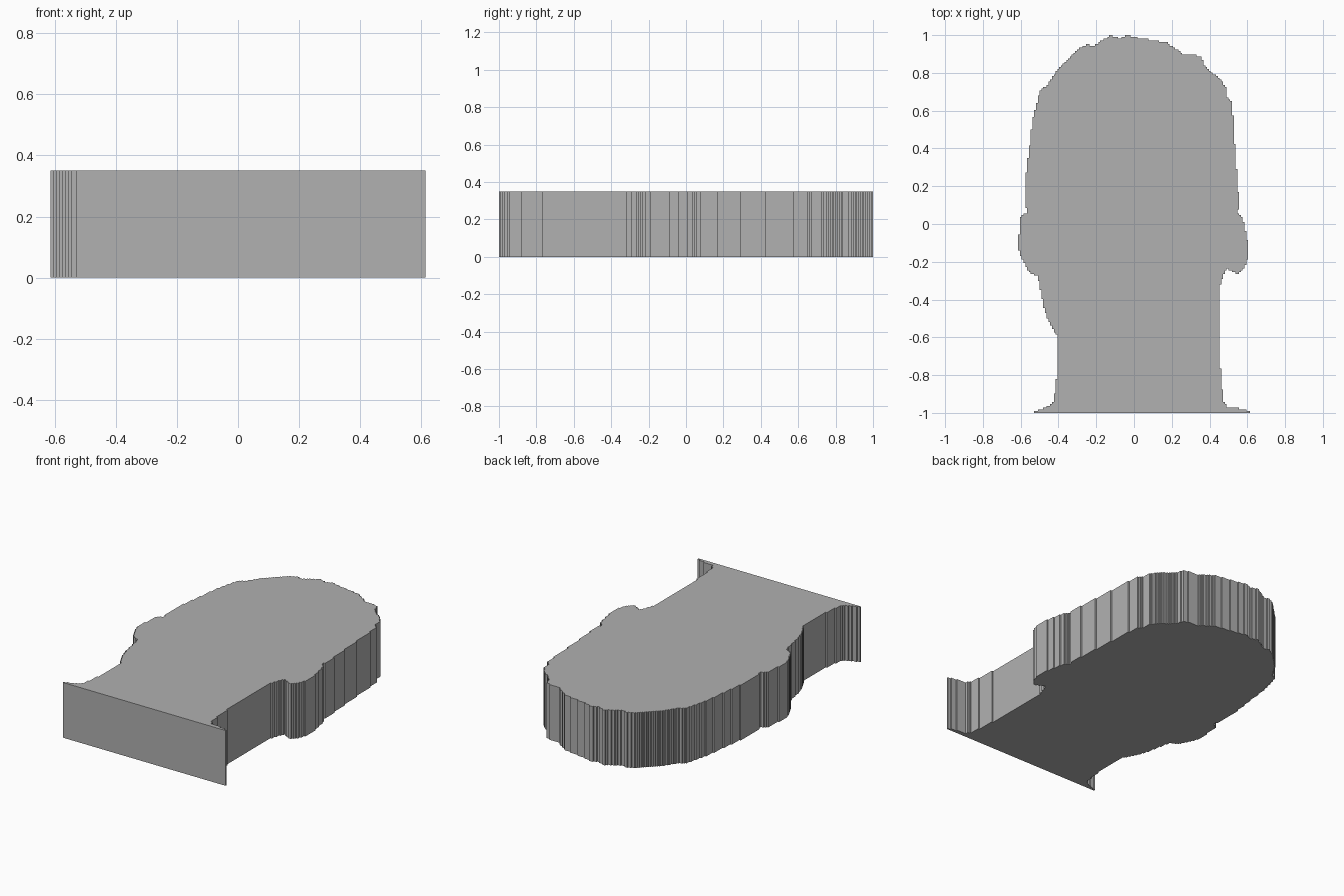
import bpy, bmesh

if "Cube" in bpy.data.objects:
    bpy.data.objects.remove(bpy.data.objects["Cube"])

HEIGHT = 0.35
STEP = 2 / 212      # outline is stair-stepped on this fine grid

# key points of the silhouette, clockwise from the front left corner
left_side = [
    (-.53, -1), (-.53, -.99), (-.49, -.985), (-.44, -.96), (-.42, -.93), (-.41, -.78),
    (-.41, -.59), (-.44, -.53), (-.47, -.46), (-.49, -.37), (-.505, -.27),
    (-.55, -.26), (-.58, -.22), (-.60, -.16), (-.613, -.12), (-.613, -.06), (-.60, -.05),
    (-.60, .04), (-.565, .07), (-.575, .10), (-.575, .24), (-.565, .32), (-.55, .45),
    (-.54, .55), (-.52, .62), (-.50, .71)]
crown = [
    (-.46, .74), (-.40, .83), (-.36, .87), (-.30, .92), (-.25, .95), (-.22, .945),
    (-.17, .975), (-.12, 1), (-.08, .985), (-.035, 1), (.05, .985), (.10, .97),
    (.17, .96), (.22, .93), (.26, .895), (.31, .90), (.36, .885), (.37, .85),
    (.41, .81), (.46, .76)]
right_side = [
    (.49, .72), (.49, .67), (.52, .65), (.525, .50), (.54, .35), (.55, .24), (.56, .10),
    (.55, .06), (.58, .04), (.59, -.06), (.60, -.10), (.60, -.17), (.585, -.23),
    (.55, -.265), (.49, -.24), (.47, -.27), (.455, -.34), (.455, -.70), (.465, -.82),
    (.475, -.93), (.50, -.975), (.54, -.97), (.58, -.985), (.613, -.99), (.613, -1)]


def stepped(points):
    """Turn the outline into axis-aligned steps, keeping only its corners."""
    cells = [(round(x / STEP), round(y / STEP)) for x, y in points]
    path = [cells[0]]
    for (x0, y0), (x1, y1) in zip(cells, cells[1:]):
        n = max(1, min(abs(x1 - x0), abs(y1 - y0)))
        for i in range(n):
            t = (i + 1) / n
            x, y = round(x0 + (x1 - x0) * t), round(y0 + (y1 - y0) * t)
            # half of the run, the sideways step, then the other half
            px, py = path[-1]
            if abs(y - py) >= abs(x - px):
                my = (y + py) // 2
                new = [(px, my), (x, my), (x, y)]
            else:
                mx = (x + px) // 2
                new = [(mx, py), (mx, y), (x, y)]
            for p in new:
                if p != path[-1]:
                    path.append(p)
    corners = []
    for i, p in enumerate(path):
        a, b = path[i - 1], path[(i + 1) % len(path)]
        if (p[0] - a[0]) * (b[1] - p[1]) != (p[1] - a[1]) * (b[0] - p[0]):
            corners.append((p[0] * STEP, p[1] * STEP))
    return corners


# head silhouette slab
bm = bmesh.new()
base = bm.faces.new([bm.verts.new((x, y, 0))
                     for x, y in stepped(left_side + crown + right_side)])
top = bmesh.ops.extrude_face_region(bm, geom=[base], use_keep_orig=True)
bmesh.ops.translate(bm, vec=(0, 0, HEIGHT),
                    verts=[v for v in top["geom"] if isinstance(v, bmesh.types.BMVert)])
bmesh.ops.recalc_face_normals(bm, faces=bm.faces)
mesh = bpy.data.meshes.new("head_silhouette_slab")
bm.to_mesh(mesh)
bm.free()

grey = bpy.data.materials.new("mid grey")
grey.diffuse_color = (0.44, 0.44, 0.44, 1)
grey.use_nodes = True
grey.node_tree.nodes["Principled BSDF"].inputs["Base Color"].default_value = grey.diffuse_color
mesh.materials.append(grey)
slab = bpy.data.objects.new("head_silhouette_slab", mesh)
bpy.context.collection.objects.link(slab)
